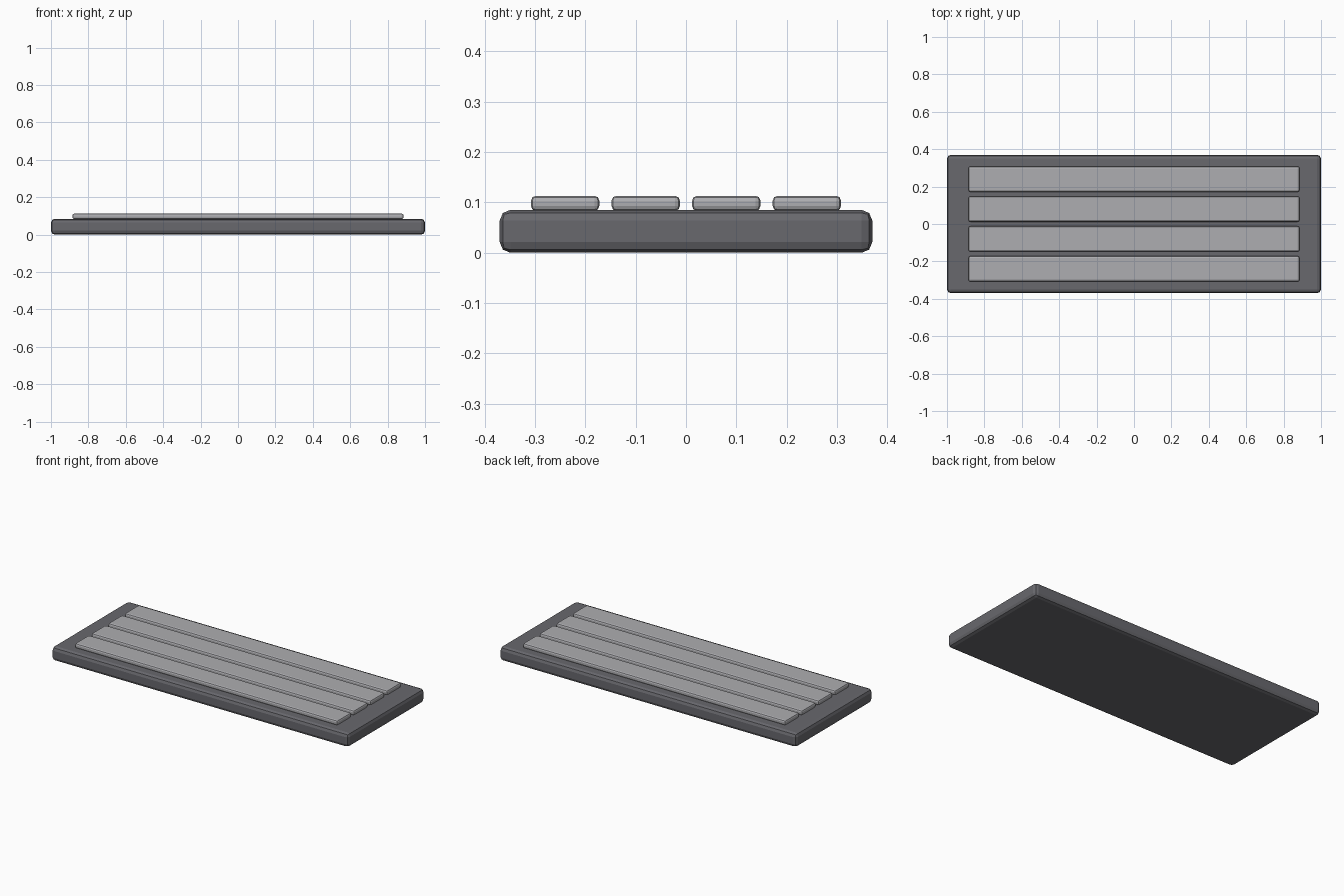
import bpy

if "Cube" in bpy.data.objects:
    bpy.data.objects.remove(bpy.data.objects["Cube"])


def material(name, rgb):
    mat = bpy.data.materials.new(name)
    mat.diffuse_color = (*rgb, 1.0)
    mat.use_nodes = True
    mat.node_tree.nodes["Principled BSDF"].inputs["Base Color"].default_value = mat.diffuse_color
    return mat


def rounded_box(name, centre, size, bevel, mat):
    bpy.ops.mesh.primitive_cube_add(size=1, location=centre)
    obj = bpy.context.object
    obj.name = name
    obj.scale = size
    bpy.ops.object.transform_apply(location=False, rotation=False, scale=True)
    mod = obj.modifiers.new("soft_edges", "BEVEL")
    mod.width = bevel
    mod.segments = 2
    obj.data.materials.append(mat)
    return obj


dark = material("dark_grey", (0.14, 0.14, 0.155))
light = material("light_grey", (0.42, 0.42, 0.44))

# Base slab
rounded_box("base_plate", (0, 0, 0.0425), (2.0, 0.74, 0.085), 0.021, dark)

# Four raised slats, slightly sunk into the slab
for i in range(4):
    y = (i - 1.5) * 0.16
    rounded_box(f"slat_{i + 1}", (0, y, 0.098), (1.77, 0.136, 0.030), 0.01, light)
